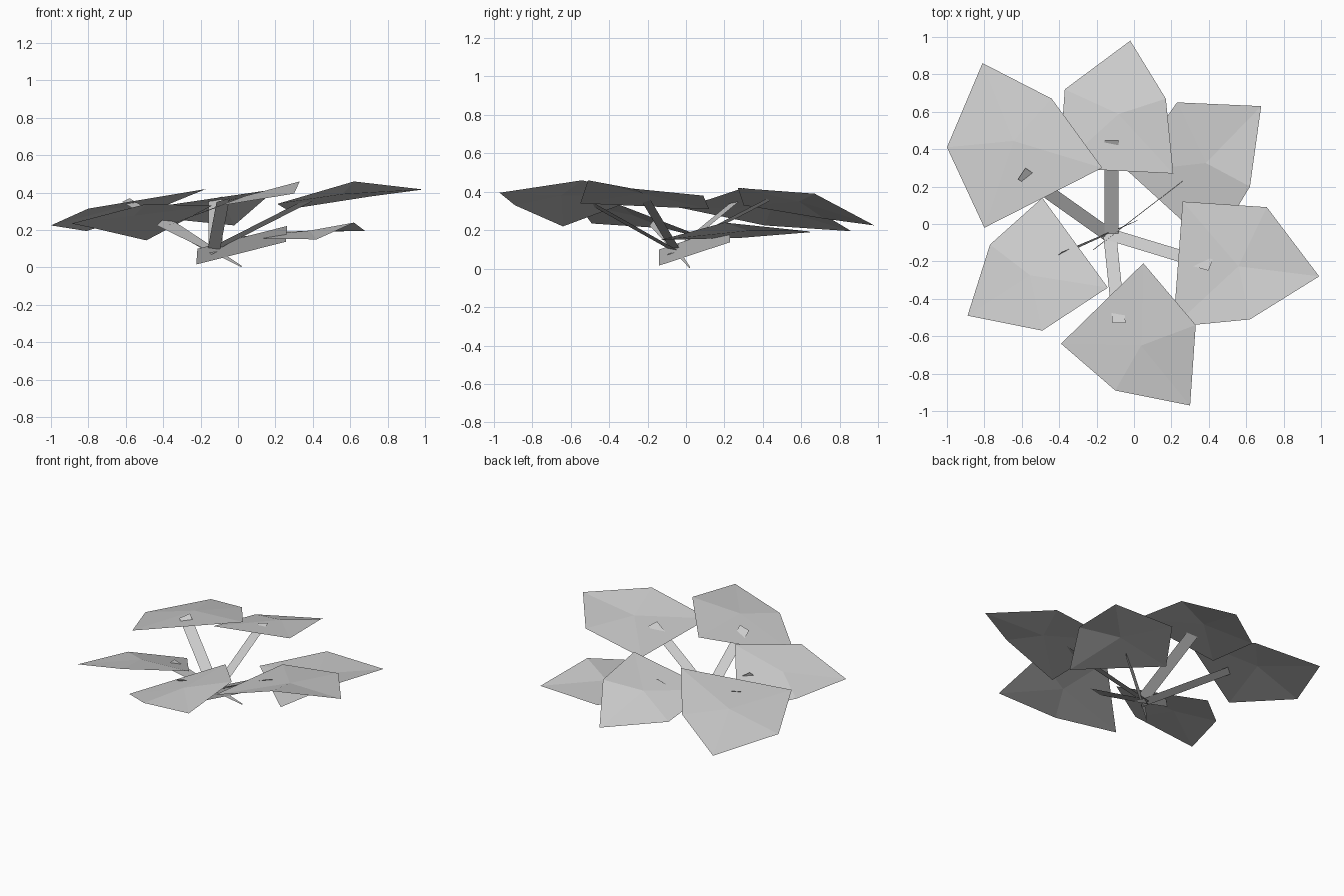
import bpy
import bmesh
from mathutils import Vector

cube = bpy.data.objects.get("Cube")
if cube:
    bpy.data.objects.remove(cube, do_unlink=True)


def make_material(name, colour):
    material = bpy.data.materials.new(name)
    material.use_nodes = True
    material.diffuse_color = colour
    shader = next(n for n in material.node_tree.nodes if n.type == "BSDF_PRINCIPLED")
    shader.inputs["Base Color"].default_value = colour
    return material


plain_grey = make_material("plain grey", (.6, .6, .6, 1))


def finish(name, bm):
    """Turn a finished bmesh into a named flat-shaded object."""
    mesh = bpy.data.meshes.new(name)
    bm.to_mesh(mesh)
    bm.free()
    mesh.materials.append(plain_grey)
    part = bpy.data.objects.new(name, mesh)
    bpy.context.scene.collection.objects.link(part)
    return part


def leaf(name, corners, crown=.025):
    """Five-sided leaf sheet folded as a shallow fan around its middle."""
    points = [Vector(c) for c in corners]
    middle = sum(points, Vector()) / len(points) + Vector((0, 0, crown))
    bm = bmesh.new()
    centre = bm.verts.new(middle)
    rim = [bm.verts.new(p) for p in points]
    for here, after in zip(rim, rim[1:] + rim[:1]):
        bm.faces.new((centre, here, after))
    # Make the sheet's upper side the outside
    bm.normal_update()
    if sum(f.normal.z for f in bm.faces) < 0:
        bmesh.ops.reverse_faces(bm, faces=bm.faces[:])
    return finish(name, bm)


def stem(name, foot, tip, half_width, foot_scale=1):
    """Flat ribbon from the shared root to the middle of a leaf."""
    foot, tip, side = Vector(foot), Vector(tip), Vector(half_width)
    bm = bmesh.new()
    outline = (foot - side * foot_scale, foot + side * foot_scale,
               tip + side, tip - side)
    bm.faces.new([bm.verts.new(p) for p in outline])
    bm.normal_update()
    if bm.faces[:][0].normal.z < 0:
        bmesh.ops.reverse_faces(bm, faces=bm.faces[:])
    return finish(name, bm)


# Leaves: each outline runs around the rim and closes on the long inner edge
leaf("back_right_leaf", [(-.17, .30, .42), (-.44, .67, .31), (-.81, .86, .195),
                         (-1, .41, .225), (-.80, -.02, .315)])
leaf("back_leaf", [(.21, .27, .42), (.17, .67, .39), (-.02, .98, .225),
                   (-.37, .72, .26), (-.40, .30, .33)])
leaf("back_left_leaf", [(.42, -.13, .15), (.62, .20, .24), (.68, .63, .195),
                        (.23, .65, .19), (-.03, .28, .16)], crown=.01)
leaf("left_leaf", [(.21, -.55, .34), (.62, -.51, .46), (.99, -.28, .417),
                   (.71, .09, .38), (.26, .12, .31)], crown=.01)
leaf("front_leaf", [(-.39, -.64, .22), (-.10, -.89, .33), (.30, -.97, .395),
                    (.33, -.54, .46), (.05, -.21, .38)])
leaf("front_right_leaf", [(-.49, .14, .145), (-.77, -.11, .21), (-.89, -.49, .235),
                          (-.49, -.57, .34), (-.14, -.34, .33)])

# Stems: ribbons that cross near the root, each twisted its own way
stem("back_right_stem", (-.12, -.07, .08), (-.60, .27, .36), (.02, .03, .01))
stem("back_stem", (-.12, -.05, .11), (-.12, .45, .37), (.038, 0, .01))
stem("back_left_stem", (-.22, -.14, .058), (.26, .23, .18), (.003, 0, .042))
stem("left_stem", (-.15, -.05, .09), (.41, -.22, .375), (.012, .03, -.008))
stem("front_stem", (-.13, -.05, .09), (-.08, -.53, .36), (.035, 0, .01))
stem("front_right_stem", (.02, .02, .005), (-.41, -.17, .25), (.025, .02, .025), foot_scale=.1)
